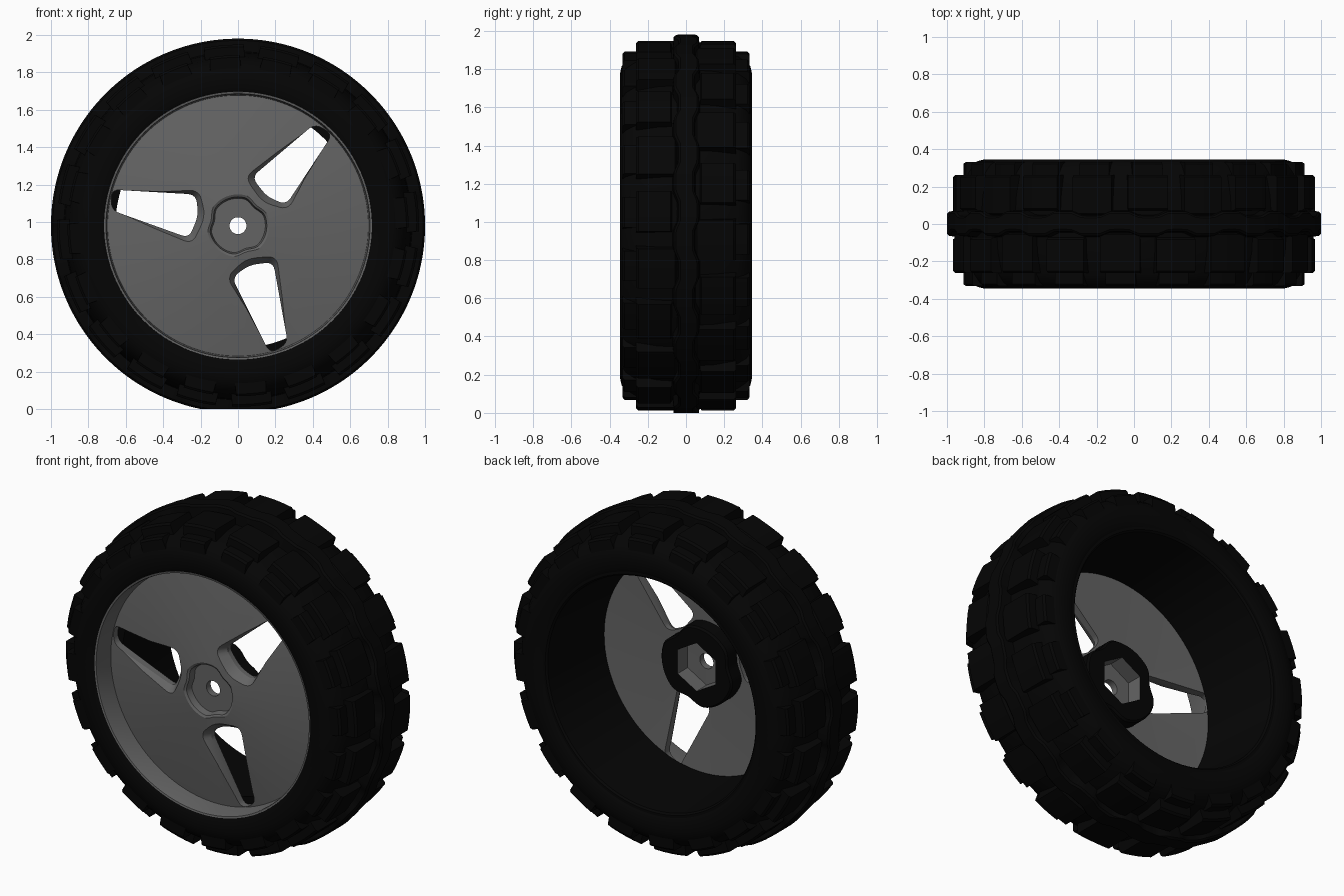
import bpy, bmesh
from math import sin, cos, pi, radians
from mathutils import Vector

cube = bpy.data.objects.get("Cube")
if cube:
    bpy.data.objects.remove(cube)

AXLE = 0.98      # height of the wheel centre
PITCH = 2 * pi / 20


def material(name, value):
    m = bpy.data.materials.new(name)
    m.use_nodes = True
    col = (value, value, value, 1)
    m.diffuse_color = col
    bsdf = m.node_tree.nodes["Principled BSDF"]
    bsdf.inputs["Base Color"].default_value = col
    bsdf.inputs["Roughness"].default_value = 0.7
    return m


RUBBER = material("black rubber", 0.0015)
GREY = material("grey plastic", 0.127)


def finish(name, bm, mats):
    bmesh.ops.recalc_face_normals(bm, faces=bm.faces)
    me = bpy.data.meshes.new(name)
    bm.to_mesh(me)
    bm.free()
    for m in mats:
        me.materials.append(m)
    ob = bpy.data.objects.new(name, me)
    bpy.context.collection.objects.link(ob)
    return ob


def smooth(ob, angle=32):
    bpy.ops.object.select_all(action='DESELECT')
    ob.select_set(True)
    bpy.context.view_layer.objects.active = ob
    bpy.ops.object.shade_smooth_by_angle(angle=radians(angle))


def polar(r, a, y):
    return (r * cos(a), y, AXLE + r * sin(a))


def val(v, a):
    return v(a) if callable(v) else v


def lathe(profile, n, grey_from=None):
    """Closed profile of (radius, y) about the axle; either may vary with angle."""
    bm = bmesh.new()
    rings = []
    for i in range(n):
        a = 2 * pi * i / n
        rings.append([bm.verts.new(polar(val(r, a), a, val(y, a))) for r, y in profile])
    k = len(profile)
    for i in range(n):
        p, q = rings[i], rings[(i + 1) % n]
        for j in range(k):
            f = bm.faces.new((p[j], p[(j + 1) % k], q[(j + 1) % k], q[j]))
            f.material_index = int(grey_from is not None and j >= grey_from)
    return bm


# Tyre carcass
half = [(0.715, 0.335), (0.735, 0.345), (0.80, 0.345), (0.835, 0.337),
        (0.87, 0.315), (0.90, 0.27), (0.925, 0.15)]
carcass = [(r, -y) for r, y in half] + [(0.935, 0)] + half[::-1]
smooth(finish("tyre", lathe(carcass, 128), [RUBBER]), 40)

# Deep rear barrel of the wheel, narrowing towards the disc
barrel = lathe([(0.655, -0.16), (0.69, 0.325), (0.70, 0.335), (0.72, 0.335), (0.72, -0.16)], 128)
smooth(finish("wheel_barrel", barrel, [RUBBER]))


# Wavy centre rib, flattened where it meets the ground
def rib_edge(offset):
    return lambda a: offset + 0.012 * max(-1, min(1, 1.8 * sin(a / PITCH * 2 * pi)))


bm = lathe([(0.91, rib_edge(-0.06)), (0.99, rib_edge(-0.052)), (1.0, rib_edge(-0.04)),
            (1.0, rib_edge(0.045)), (0.99, rib_edge(0.055)), (0.91, rib_edge(0.063))], 240)
res = bmesh.ops.bisect_plane(bm, geom=bm.verts[:] + bm.edges[:] + bm.faces[:],
                             plane_co=(0, 0, 0), plane_no=(0, 0, -1), clear_outer=True)
cut = [e for e in res["geom_cut"] if isinstance(e, bmesh.types.BMEdge)]
bmesh.ops.holes_fill(bm, edges=cut, sides=0)
smooth(finish("centre_rib", bm, [RUBBER]))


# Tread blocks: curved slabs with tapered walls
def block(bm, mid, width, y0, y1, base, top, taper=0.012, steps=4):
    rows = []
    for i in range(steps + 1):
        t = i / steps - 0.5
        lo, hi = mid + t * width, mid + t * (width - 2 * taper)
        s = taper if y1 > y0 else -taper
        rows.append([bm.verts.new(polar(*p)) for p in (
            (base, lo, y0), (top - 0.012, hi, y0 + s * 0.3), (top, hi, y0 + s),
            (top, hi, y1 - s), (top - 0.012, hi, y1 - s * 0.1), (base, lo, y1))])
    for p, q in zip(rows, rows[1:]):
        for j in range(6):
            bm.faces.new((p[j], p[(j + 1) % 6], q[(j + 1) % 6], q[j]))
    bm.faces.new(rows[0])
    bm.faces.new(rows[-1])


for name, side, shift in (("front_tread", -1, 0), ("back_tread", 1, 0.5)):
    bm = bmesh.new()
    for i in range(20):
        a = (i + shift + 0.25) * PITCH
        inner = 0.045 if i % 2 else 0.07
        block(bm, a, PITCH * 0.78, side * inner, side * 0.262, 0.88, 0.968)
        block(bm, a, PITCH * 0.64, side * 0.24, side * 0.333, 0.83, 0.912)
    smooth(finish(name, bm, [RUBBER]))

# Front rim lip around the recessed disc
rim = finish("front_rim", lathe([(0.695, -0.165), (0.703, -0.325), (0.706, -0.336),
                                 (0.716, -0.338), (0.722, -0.32), (0.715, -0.165)], 128), [GREY])
smooth(rim)


# Bulge of 1 facing each window, 0 between them
def window_side(a):
    return max(0, cos(3 * (a - radians(168)))) ** 2


def dented(r, depth):
    return lambda a: r - depth * window_side(a)


# Dished disc with a dented hub pocket and axle hole
disc = finish("wheel_disc", lathe([(0.045, -0.235), (dented(0.146, 0.018), -0.235),
                                   (dented(0.154, 0.018), -0.275), (dented(0.167, 0.02), -0.282),
                                   (0.45, -0.252), (0.70, -0.21), (0.70, -0.17),
                                   (0.26, -0.195), (0.045, -0.195)], 96), [GREY])


def rounded(points, radius, steps=5):
    out = []
    for i, p in enumerate(points):
        p, a, b = (Vector(v) for v in (p, points[i - 1], points[(i + 1) % len(points)]))
        s = p + (a - p).normalized() * radius
        e = p + (b - p).normalized() * radius
        for k in range(steps + 1):
            t = k / steps
            out.append(s * (1 - t) ** 2 + p * 2 * t * (1 - t) + e * t * t)
    return out


# Three windows cut through the disc: chamfered at the front, straight behind
front = rounded([(-0.682, 0.203), (-0.195, 0.205), (-0.16, 0.05), (-0.235, -0.118), (-0.682, 0.055)], 0.055)
back = rounded([(-0.677, 0.193), (-0.225, 0.167), (-0.212, 0.055), (-0.262, -0.066), (-0.677, 0.083)], 0.045)
for i in range(3):
    c, s = cos(i * 2 * pi / 3), sin(i * 2 * pi / 3)
    bm = bmesh.new()
    loops = [[bm.verts.new((p.x * c - p.y * s, y, AXLE + p.x * s + p.y * c)) for p in pts]
             for pts, y in ((front, -0.30), (back, -0.225), (back, -0.13))]
    n = len(front)
    for lower, upper in zip(loops, loops[1:]):
        for j in range(n):
            k = (j + 1) % n
            bm.faces.new((lower[j], lower[k], upper[k], upper[j]))
    bm.faces.new(loops[0])
    bm.faces.new(loops[-1])
    cutter = finish("window_cutter", bm, [GREY])
    cutter.hide_render = True
    mod = disc.modifiers.new("window", 'BOOLEAN')
    mod.operation = 'DIFFERENCE'
    mod.solver = 'EXACT'
    mod.object = cutter
    bpy.context.view_layer.objects.active = disc
    bpy.ops.object.modifier_apply(modifier=mod.name)
    bpy.data.objects.remove(cutter)
smooth(disc, 25)


# Rear hub boss, dented clear of the windows, with a hexagonal drive socket
def hexagon(a):
    return 0.125 / cos((a - pi / 6) % (pi / 3) - pi / 6)


boss = finish("hub_boss", lathe([(dented(0.24, 0.032), -0.215), (dented(0.24, 0.032), -0.112),
                                 (dented(0.23, 0.032), -0.10), (hexagon, -0.10),
                                 (hexagon, -0.215)], 96, grey_from=3), [RUBBER, GREY])
smooth(boss)
